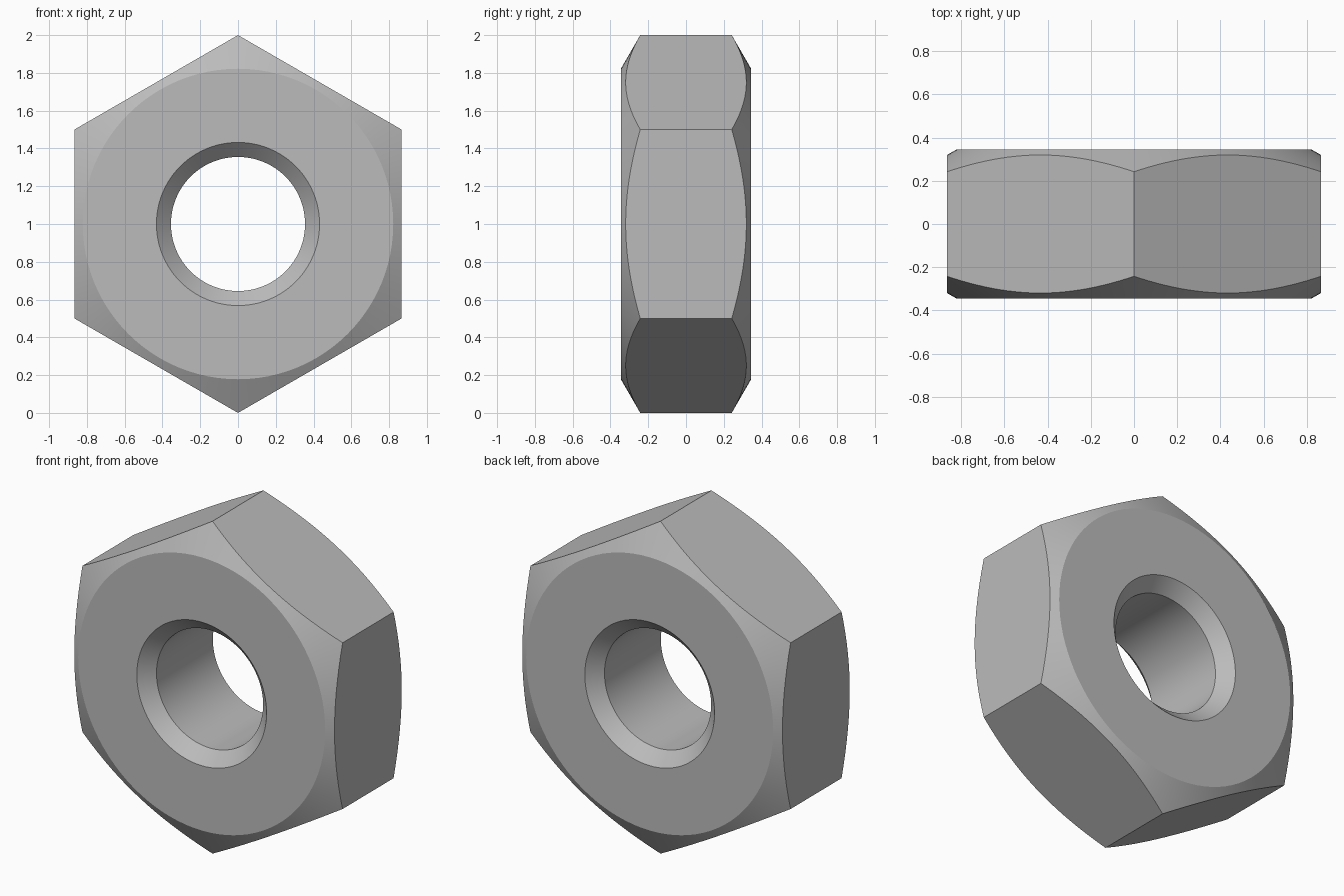
import bpy
import bmesh
from math import cos, sin, pi, tan, radians

cube = bpy.data.objects.get("Cube")
if cube:
    bpy.data.objects.remove(cube, do_unlink=True)

STEPS = 96          # segments around, a multiple of six
HALF = 0.345        # half thickness
FLAT = cos(pi / 6)  # centre to a flat side
BORE, MOUTH, RIM = 0.355, 0.432, 0.822

steel = bpy.data.materials.new("steel_grey")
steel.use_nodes = True
steel.diffuse_color = (0.5, 0.5, 0.5, 1)
steel.node_tree.nodes["Principled BSDF"].inputs["Base Color"].default_value = (0.5, 0.5, 0.5, 1)


def section(angle):
    """Closed radius/depth outline of the nut at one angle."""
    corner = FLAT / cos((angle + pi / 6) % (pi / 3) - pi / 6)
    front = [
        (BORE, HALF - (MOUTH - BORE)),                       # end of countersink
        (MOUTH, HALF),                                       # countersink mouth
        (RIM, HALF),                                         # flat ring
        (corner, HALF - (corner - RIM) * tan(radians(30))),  # conical chamfer
    ]
    return [(r, -d) for r, d in front] + front[::-1]


# Hexagonal body: sweep the outline around the y axis
bm = bmesh.new()
rings = []
for i in range(STEPS):
    a = 2 * pi * i / STEPS
    rings.append([bm.verts.new((r * cos(a), d, 1 + r * sin(a))) for r, d in section(a)])
for i, ring in enumerate(rings):
    following = rings[(i + 1) % STEPS]
    for j in range(len(ring)):
        k = (j + 1) % len(ring)
        bm.faces.new((ring[j], ring[k], following[k], following[j]))
bmesh.ops.recalc_face_normals(bm, faces=bm.faces)

mesh = bpy.data.meshes.new("hex_nut")
bm.to_mesh(mesh)
bm.free()
mesh.materials.append(steel)
nut = bpy.data.objects.new("hex_nut", mesh)
bpy.context.collection.objects.link(nut)

# Smooth the round surfaces, keep the machined edges sharp
bpy.ops.object.select_all(action="DESELECT")
nut.select_set(True)
bpy.context.view_layer.objects.active = nut
bpy.ops.object.shade_smooth_by_angle(angle=radians(20))
